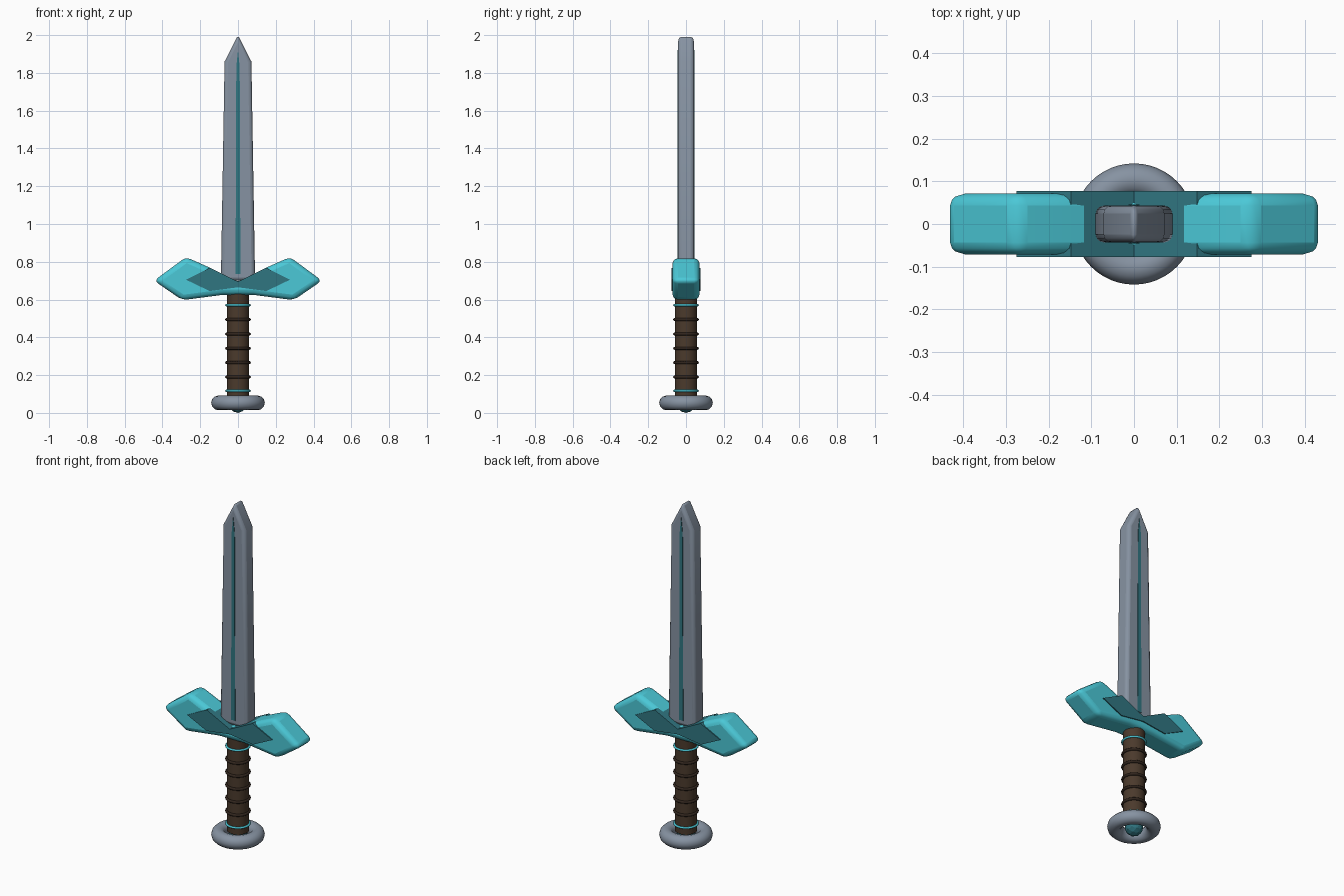
import bpy, bmesh, math

if "Cube" in bpy.data.objects:
    bpy.data.objects.remove(bpy.data.objects["Cube"])

def material(name, rgb):
    m = bpy.data.materials.new(name)
    m.diffuse_color = (*rgb, 1)
    m.use_nodes = True
    m.node_tree.nodes["Principled BSDF"].inputs["Base Color"].default_value = m.diffuse_color
    return m

STEEL = material("steel", (0.24, 0.29, 0.36))
CYAN = material("cyan", (0.07, 0.58, 0.68))
TEAL = material("teal", (0.03, 0.18, 0.22))
LEATHER = material("leather", (0.07, 0.042, 0.025))
DARK = material("dark_leather", (0.03, 0.018, 0.012))

def finish(ob, name, mat, angle=35):
    ob.name = name
    ob.data.materials.append(mat)
    bpy.ops.object.select_all(action='DESELECT')
    ob.select_set(True)
    bpy.context.view_layer.objects.active = ob
    bpy.ops.object.shade_smooth_by_angle(angle=math.radians(angle))
    return ob

def plate(name, half, depth, mat, bevel=0.0):
    """Mirror a half outline (x, z) and extrude it to y = +-depth."""
    pts = half + [(-x, z) for x, z in reversed(half) if x > 0]
    bm = bmesh.new()
    face = bm.faces.new([bm.verts.new((x, -depth, z)) for x, z in pts])
    ext = bmesh.ops.extrude_face_region(bm, geom=[face])
    for v in ext['geom']:
        if isinstance(v, bmesh.types.BMVert):
            v.co.y = depth
    bmesh.ops.recalc_face_normals(bm, faces=bm.faces[:])
    me = bpy.data.meshes.new(name)
    bm.to_mesh(me)
    bm.free()
    ob = bpy.data.objects.new(name, me)
    bpy.context.collection.objects.link(ob)
    if bevel:
        b = ob.modifiers.new("bevel", 'BEVEL')
        b.width, b.segments = bevel, 3
        b.limit_method, b.angle_limit = 'ANGLE', math.radians(40)
    return finish(ob, name, mat)

def ring(name, z, major, minor, mat, seg=32):
    bpy.ops.mesh.primitive_torus_add(location=(0, 0, z), major_radius=major, minor_radius=minor,
                                     major_segments=seg, minor_segments=12)
    return finish(bpy.context.object, name, mat, 60)

# blade with inlaid stripe on both faces
plate("blade", [(0, 0.70), (0.062, 0.70), (0.09, 0.73), (0.071, 1.86), (0, 2.0)],
      0.043, STEEL, 0.018)
plate("blade_stripe", [(0, 0.735), (0.013, 0.735), (0.009, 1.83), (0, 1.92)], 0.046, TEAL)

# winged guard and its darker inlay
plate("guard", [(0, 0.625), (0.08, 0.625), (0.295, 0.597), (0.445, 0.70), (0.275, 0.825),
                (0.14, 0.765), (0, 0.69)][::1], 0.071, CYAN, 0.028)
plate("guard_inlay", [(0, 0.665), (0.15, 0.645), (0.275, 0.705), (0.148, 0.768),
                      (0, 0.695)], 0.077, TEAL)

# grip
bpy.ops.mesh.primitive_cylinder_add(vertices=32, radius=0.058, depth=0.57, location=(0, 0, 0.36))
finish(bpy.context.object, "grip", LEATHER)
for i in range(5):
    ring(f"grip_wrap_{i + 1}", 0.19 + i * 0.076, 0.06, 0.008, DARK)
for name, z in (("lower", 0.117), ("upper", 0.57)):
    ring(f"{name}_grip_band", z, 0.062, 0.006, CYAN)

# pommel ring and gem
ring("pommel_ring", 0.053, 0.103, 0.039, STEEL, 48)
bpy.ops.mesh.primitive_ico_sphere_add(subdivisions=2, radius=0.05, location=(0, 0, 0.05))
finish(bpy.context.object, "pommel_gem", TEAL, 10)
